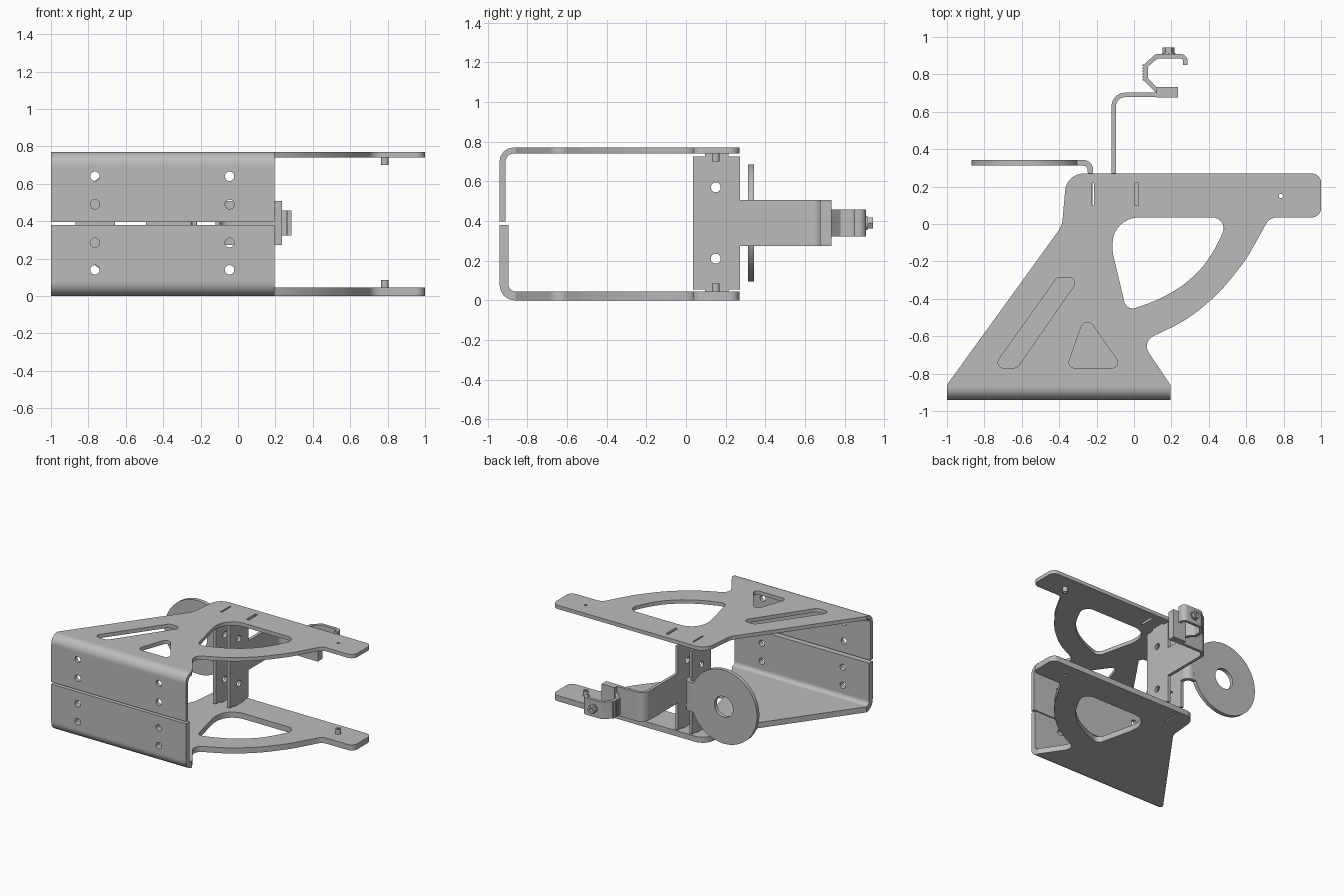
import bpy, bmesh, math
from mathutils import Matrix, Vector

cube = bpy.data.objects.get("Cube")
if cube:
    bpy.data.objects.remove(cube)

steel = bpy.data.materials.new("grey_steel")
steel.use_nodes = True
GREY = (0.5, 0.5, 0.5, 1)
steel.diffuse_color = GREY
steel.node_tree.nodes["Principled BSDF"].inputs["Base Color"].default_value = GREY

# Local outline axes mapped to world axes
PLANES = {
    "XY": Matrix.Identity(3),
    "XZ": Matrix(((1, 0, 0), (0, 0, -1), (0, 1, 0))),
    "YZ": Matrix(((0, 0, 1), (1, 0, 0), (0, 1, 0))),
}


def fillet(points, closed=True, steps=8):
    """Round each (x, y, radius) corner of an outline or path."""
    out, n = [], len(points)
    for i, p in enumerate(points):
        c = Vector(p[:2])
        r = p[2] if len(p) > 2 else 0
        if not r or (not closed and i in (0, n - 1)):
            out.append(c)
            continue
        a = (Vector(points[i - 1][:2]) - c).normalized()
        b = (Vector(points[(i + 1) % n][:2]) - c).normalized()
        half = a.angle(b) / 2
        start, end = c + a * r / math.tan(half), c + b * r / math.tan(half)
        centre = c + (a + b).normalized() * r / math.sin(half)
        u, v = start - centre, end - centre
        sweep = u.angle(v)
        for k in range(steps + 1):
            t = k / steps
            out.append(centre + (u * math.sin((1 - t) * sweep) + v * math.sin(t * sweep)) / math.sin(sweep))
    return out


def circle(x, y, r, n=32):
    return [Vector((x + r * math.cos(math.tau * k / n), y + r * math.sin(math.tau * k / n))) for k in range(n)]


def rect(x0, x1, y0, y1):
    return [Vector(p) for p in ((x0, y0), (x1, y0), (x1, y1), (x0, y1))]


def strip(path, thick):
    """Outline of a bent sheet that follows a filleted path."""
    pts = fillet(path, closed=False)
    left, right = [], []
    for i, p in enumerate(pts):
        d0 = (p - pts[i - 1]).normalized() if i else None
        d1 = (pts[i + 1] - p).normalized() if i < len(pts) - 1 else None
        d0, d1 = d0 or d1, d1 or d0
        d = (d0 + d1).normalized()
        off = Vector((-d.y, d.x)) * thick / 2 / max(d.dot(d0), 0.3)
        left.append(p + off)
        right.append(p - off)
    return left + right[::-1]


def prism(name, loops, low, high, plane="XY"):
    """Extrude an outline with holes between two depths on the world axis."""
    curve = bpy.data.curves.new(name, "CURVE")
    curve.dimensions, curve.fill_mode = "2D", "BOTH"
    curve.extrude = (high - low) / 2
    for loop in loops:
        s = curve.splines.new("POLY")
        s.points.add(len(loop) - 1)
        for pt, co in zip(s.points, loop):
            pt.co = (co.x, co.y, 0, 1)
        s.use_cyclic_u = True
    ob = bpy.data.objects.new(name, curve)
    bpy.context.collection.objects.link(ob)
    bpy.ops.object.select_all(action="DESELECT")
    ob.select_set(True)
    bpy.context.view_layer.objects.active = ob
    bpy.ops.object.convert(target="MESH")
    ob = bpy.context.object
    mid = (low + high) / 2
    shift = {"XY": (0, 0, mid), "XZ": (0, mid, 0), "YZ": (mid, 0, 0)}[plane]
    bm = bmesh.new()
    bm.from_mesh(ob.data)
    bmesh.ops.remove_doubles(bm, verts=bm.verts, dist=1e-5)
    bmesh.ops.transform(bm, matrix=Matrix.Translation(shift) @ PLANES[plane].to_4x4(), verts=bm.verts)
    bmesh.ops.recalc_face_normals(bm, faces=bm.faces)
    bm.to_mesh(ob.data)
    bm.free()
    ob.data.materials.clear()
    ob.data.materials.append(steel)
    bpy.ops.object.shade_smooth_by_angle(angle=math.radians(30))
    return ob


# Side plate outlines
BEND = -0.86
plate = fillet([
    (-1, BEND), (-0.385, -0.01, 0.12), (-0.36, 0.27, 0.1), (1, 0.27, 0.05),
    (1, 0.035, 0.05), (0.725, 0.035, 0.07), (0.6, -0.19, 0.8), (0.46, -0.365, 0.8),
    (0.29, -0.51, 0.8), (0.04, -0.63, 0.06), (0.195, BEND)])
window = fillet([
    (-0.115, 0.035, 0.14), (0.505, 0.035, 0.06), (0.44, -0.14, 0.8), (0.33, -0.275, 0.8),
    (0.18, -0.39, 0.8), (-0.04, -0.465, 0.045), (-0.115, -0.15, 0.2)])
slot = fillet([(-0.41, -0.285, 0.03), (-0.29, -0.285, 0.03), (-0.625, -0.77, 0.04), (-0.755, -0.77, 0.03)])
triangle = fillet([(-0.26, -0.485, 0.035), (-0.06, -0.77, 0.03), (-0.36, -0.77, 0.03)])
thin_slit = rect(-0.225, -0.213, 0.1, 0.22)
wide_slit = rect(0.003, 0.025, 0.1, 0.22)
PIN = (0.785, 0.15)
pin_hole = circle(*PIN, 0.011)

prism("top_plate", [plate, window, slot, triangle, thin_slit, wide_slit, pin_hole], 0.74, 0.77)
prism("bottom_plate", [plate, window, thin_slit, pin_hole], 0, 0.045)
for name, low, high in (("top_pin", 0.7, 0.74), ("bottom_pin", 0.045, 0.085)):
    prism(name, [circle(*PIN, 0.02), pin_hole], low, high)

# Front flanges with bolt holes, and the bends joining them to the plates
for name, mid_z, thick, z_bend, z_end, holes in (
        ("top", 0.755, 0.03, 0.69, 0.397, (0.64, 0.49)),
        ("bottom", 0.0225, 0.045, 0.08, 0.38, (0.14, 0.285))):
    mid_y = -0.94 + thick / 2
    bolts = [circle(x, z, 0.025) for x in (-0.765, -0.045) for z in holes]
    prism(name + "_flange", [rect(-1, 0.195, min(z_bend, z_end), max(z_bend, z_end))] + bolts,
          -0.94, -0.94 + thick, "XZ")
    bend = [(BEND, mid_z), (mid_y, mid_z, 0.055), (mid_y, z_bend)]
    prism(name + "_bend", [strip(bend, thick)], -1, 0.195, "YZ")

# Two upright brackets between the plates
ARM_LOW, ARM_HIGH = 0.273, 0.507


def upright(name, x0, x1, reach):
    outline = [Vector(p) for p in (
        (0.035, 0.055), (0.095, 0.055), (0.095, 0.045), (0.215, 0.045), (0.215, 0.055), (0.272, 0.055),
        (0.272, ARM_LOW), (reach, ARM_LOW), (reach, ARM_HIGH), (0.272, ARM_HIGH), (0.272, 0.725),
        (0.215, 0.725), (0.215, 0.74), (0.095, 0.74), (0.095, 0.725), (0.035, 0.725))]
    prism(name, [outline, circle(0.15, 0.57, 0.025), circle(0.15, 0.21, 0.025)], x0, x1, "YZ")


upright("disc_bracket", -0.245, -0.221, 0.28)
upright("clip_bracket", -0.12, -0.096, 0.6)

# Round disc and its bent neck
prism("disc", [circle(-0.575, 0.39, 0.295, 64), circle(-0.575, 0.39, 0.083)], 0.312, 0.343, "XZ")
prism("disc_neck", [strip([(-0.233, 0.275), (-0.233, 0.3275, 0.04), (-0.31, 0.3275)], 0.03)], ARM_LOW, ARM_HIGH)

# Clip arm, end block, clip and bolt
prism("clip_arm", [strip([(-0.108, 0.6), (-0.108, 0.69, 0.06), (0.13, 0.69)], 0.024)], ARM_LOW, ARM_HIGH)
prism("clip_block", [rect(0.12, 0.235, 0.676, 0.733)], ARM_LOW, ARM_HIGH)
clip = [(0.15, 0.7), (0.115, 0.72, 0.02), (0.062, 0.775, 0.02), (0.062, 0.845, 0.02),
        (0.12, 0.897, 0.03), (0.274, 0.897, 0.025), (0.274, 0.85)]
prism("clip", [strip(clip, 0.024)], 0.323, 0.458)
for k in range(6):
    z_rib = 0.77 + k * 0.016
    prism("clip_rib", [rect(0.046, 0.056, z_rib - 0.004, z_rib + 0.004)], 0.323, 0.458)
prism("bolt_washer", [circle(0.185, 0.39, 0.036)], 0.908, 0.915, "XZ")
prism("bolt_head", [circle(0.185, 0.39, 0.032, 6), circle(0.185, 0.39, 0.014, 16)], 0.915, 0.943, "XZ")
